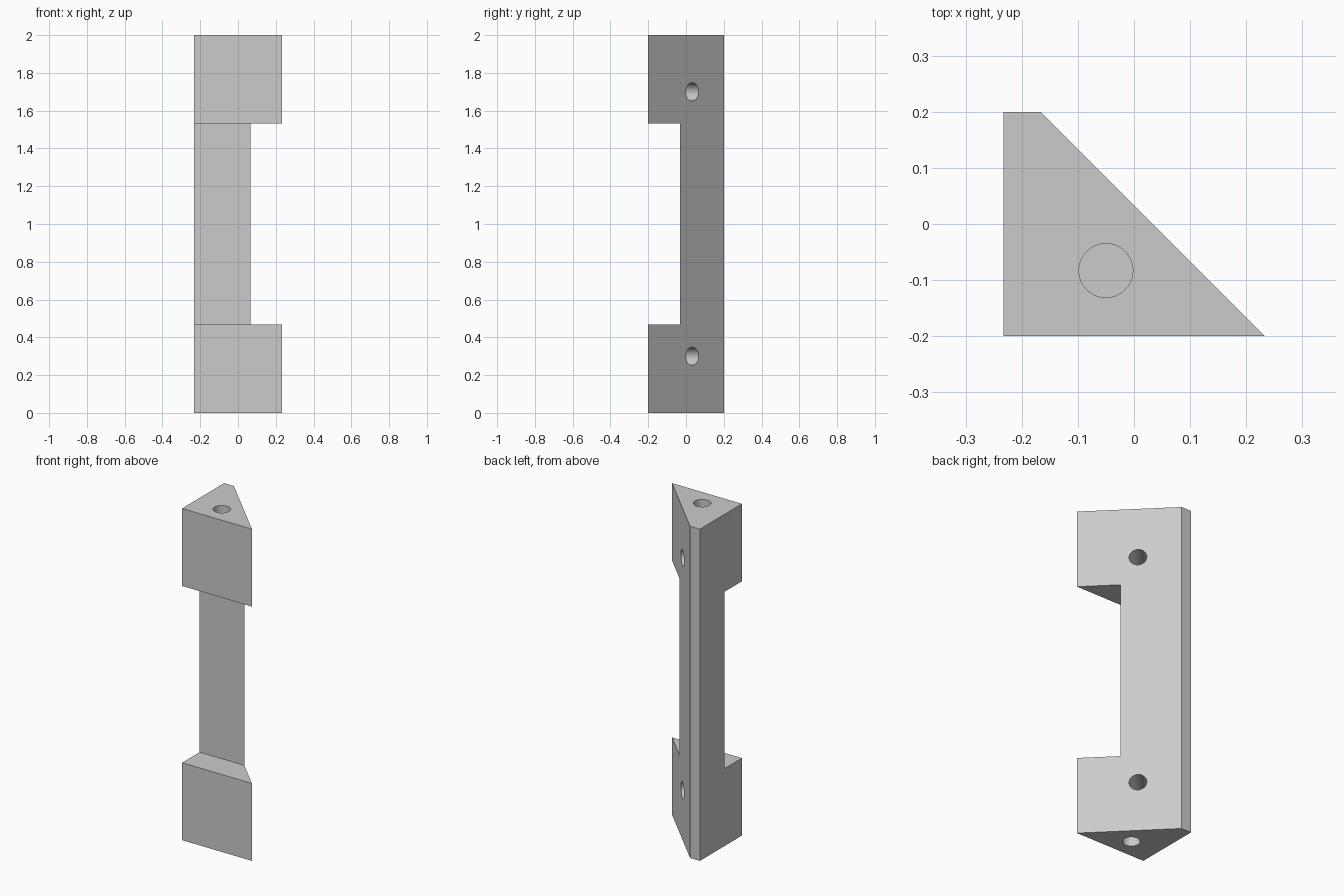
import bpy, bmesh, math
from mathutils import Matrix, Vector

cube = bpy.data.objects.get("Cube")
if cube:
    bpy.data.objects.remove(cube, do_unlink=True)

HEIGHT = 2.0
BLOCK = 0.467            # height of each end block
RADIUS = 0.048
SIDE_DEPTH, END_DEPTH = 0.2, 0.23

grey = bpy.data.materials.new("light grey")
grey.use_nodes = True
colour = (0.6, 0.6, 0.6, 1)
grey.diffuse_color = colour
grey.node_tree.nodes["Principled BSDF"].inputs["Base Color"].default_value = colour


def add_object(name, bm):
    bmesh.ops.recalc_face_normals(bm, faces=bm.faces)
    mesh = bpy.data.meshes.new(name)
    bm.to_mesh(mesh)
    bm.free()
    mesh.materials.append(grey)
    obj = bpy.data.objects.new(name, mesh)
    bpy.context.collection.objects.link(obj)
    return obj


def prism(name, profile, z0, z1):
    bm = bmesh.new()
    face = bm.faces.new([bm.verts.new((x, y, z0)) for x, y in profile])
    top = bmesh.ops.extrude_face_region(bm, geom=[face])["geom"]
    verts = [v for v in top if isinstance(v, bmesh.types.BMVert)]
    bmesh.ops.translate(bm, verts=verts, vec=(0, 0, z1 - z0))
    return add_object(name, bm)


def drill(name, mouth, inward, depth):
    # cylinder overshooting the mouth slightly and ending at the given depth
    extra = 0.05
    inward = Vector(inward).normalized()
    centre = Vector(mouth) + inward * (depth - extra) / 2
    turn = inward.to_track_quat("Z", "Y").to_matrix().to_4x4()
    bm = bmesh.new()
    bmesh.ops.create_cone(bm, cap_ends=True, segments=48, radius1=RADIUS,
                          radius2=RADIUS, depth=depth + extra,
                          matrix=Matrix.Translation(centre) @ turn)
    return add_object(name, bm)


# Corner post with a slanted face and a narrow flat back edge
post = prism("corner_handle",
             [(-0.233, -0.2), (0.233, -0.2), (-0.167, 0.2), (-0.233, 0.2)], 0, HEIGHT)

# Front recess between the end blocks
cutters = [prism("recess_cutter", [(-0.5, -0.5), (0.5, -0.5), (0.5, -0.033), (-0.5, -0.033)],
                 BLOCK, HEIGHT - BLOCK)]

# Blind screw holes in the slanted face and in both ends
for z, end, up in ((0.3, 0, 1), (HEIGHT - 0.3, HEIGHT, -1)):
    cutters.append(drill("side_hole_cutter", (0, 0.033, z), (-1, -1, 0), SIDE_DEPTH))
    cutters.append(drill("end_hole_cutter", (-0.05, -0.083, end), (0, 0, up), END_DEPTH))

bpy.ops.object.select_all(action="DESELECT")
bpy.context.view_layer.objects.active = post
post.select_set(True)
for cutter in cutters:
    cutter.hide_render = True
    mod = post.modifiers.new(cutter.name, "BOOLEAN")
    mod.operation = "DIFFERENCE"
    mod.solver = "EXACT"
    mod.object = cutter
    bpy.ops.object.modifier_apply(modifier=mod.name)
    bpy.data.objects.remove(cutter, do_unlink=True)

bpy.ops.object.shade_smooth_by_angle(angle=math.radians(30))
